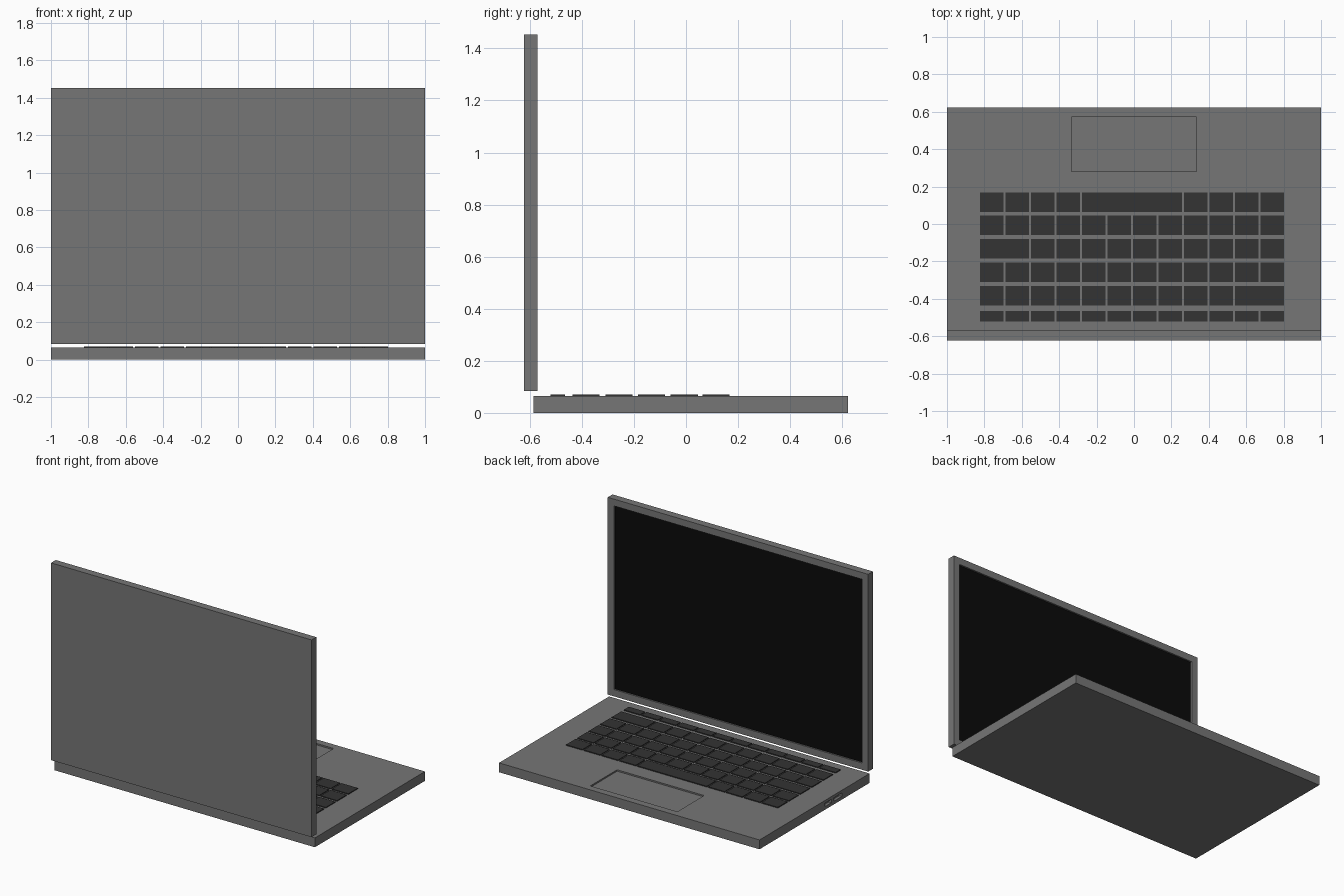
import bpy

if "Cube" in bpy.data.objects:
    bpy.data.objects.remove(bpy.data.objects["Cube"])


def material(name, v):
    m = bpy.data.materials.new(name)
    m.diffuse_color = (v, v, v, 1)
    m.use_nodes = True
    m.node_tree.nodes["Principled BSDF"].inputs["Base Color"].default_value = m.diffuse_color
    return m


BODY = material("body_grey", 0.18)
DARK = material("key_dark", 0.033)
BLACK = material("screen_black", 0.003)


def box(name, x, y, z, mat=None):
    """Box from (min, max) ranges on each axis."""
    bpy.ops.mesh.primitive_cube_add(size=1)
    o = bpy.context.object
    o.name = name
    for v in o.data.vertices:
        for i, (a, b) in enumerate((x, y, z)):
            v.co[i] = a if v.co[i] < 0 else b
    if mat:
        o.data.materials.append(mat)
    return o


def recess(target, x, y, z):
    c = box(target.name + "_cutter", x, y, z, BODY)
    c.hide_render = True
    m = target.modifiers.new("recess", 'BOOLEAN')
    m.operation = 'DIFFERENCE'
    m.solver = 'EXACT'
    m.object = c
    bpy.context.view_layer.objects.active = target
    bpy.ops.object.modifier_apply(modifier=m.name)
    bpy.data.objects.remove(c)


# Base with touchpad recess and side ports
TOP = 0.065
base = box("base", (-1, 1), (-0.585, 0.622), (0, TOP), BODY)
recess(base, (-0.335, 0.333), (0.28, 0.573), (TOP - 0.01, 0.2))
for y0, y1 in ((-0.165, -0.095), (-0.28, -0.195)):
    recess(base, (-1.1, -0.98), (y0, y1), (0.022, 0.046))

# Lid with recessed display
lid = box("lid", (-1, 1), (-0.622, -0.57), (0.084, 1.453), BODY)
recess(lid, (-0.953, 0.953), (-0.582, -0.5), (0.131, 1.406))
box("screen", (-0.953, 0.953), (-0.59, -0.581), (0.131, 1.406), BLACK)

# Keyboard rows: (y min, y max, key widths in columns)
PITCH, GAP, X0 = 0.1364, 0.011, -0.823
rows = [
    (0.064, 0.168, [1] * 4 + [4] + [1] * 4),
    (-0.06, 0.046, [1] * 12),
    (-0.184, -0.08, [2] + [1] * 10),
    (-0.31, -0.205, [1] * 12),
    (-0.436, -0.332, [1] * 10 + [2]),
    (-0.52, -0.465, [1] * 12),
]
for r, (y0, y1, widths) in enumerate(rows):
    col = 0
    for w in widths:
        x = X0 + col * PITCH
        box(f"key_{r}_{col}", (x, x + w * PITCH - GAP), (y0, y1),
            (TOP - 0.005, TOP + 0.006), DARK)
        col += w
